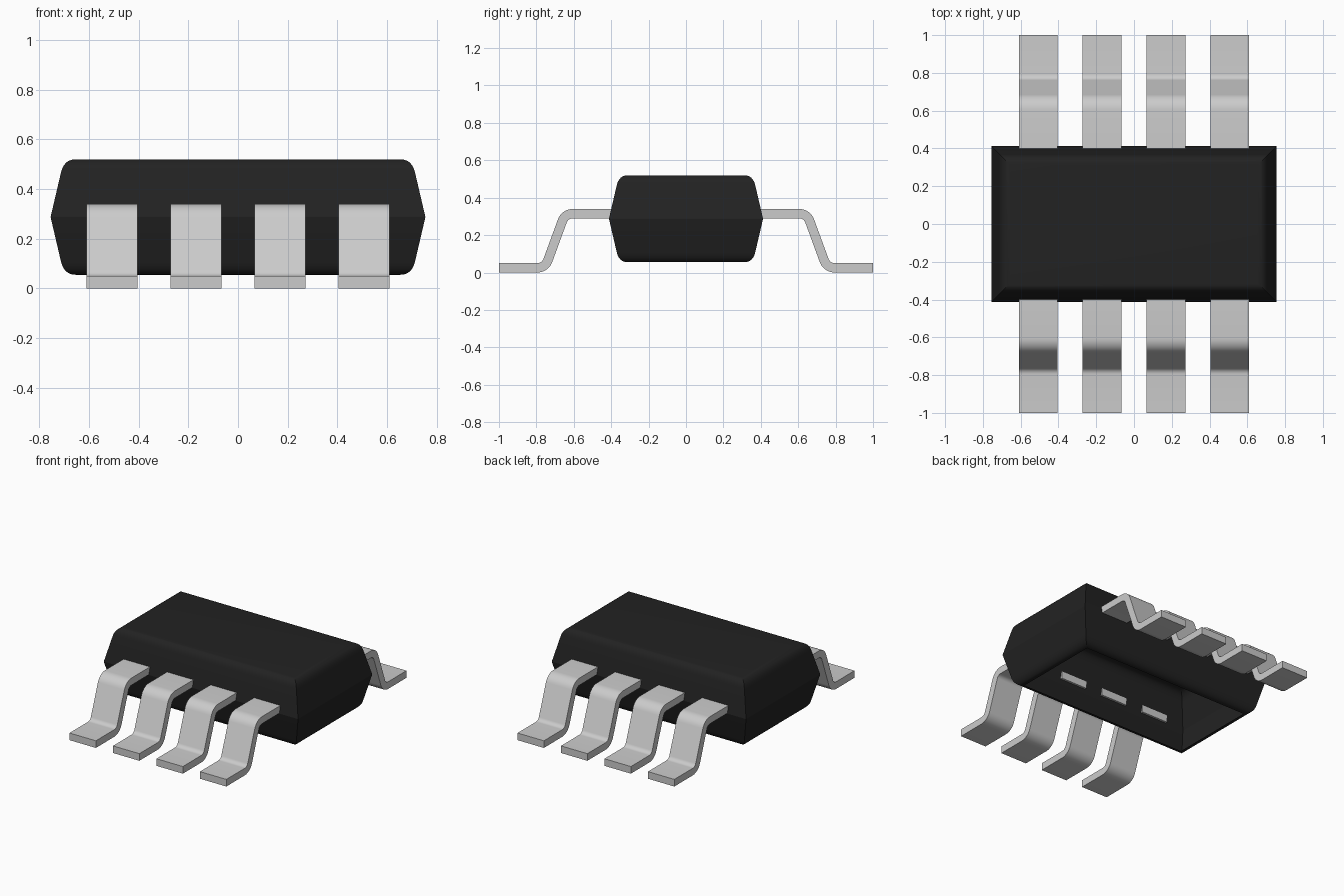
import bpy, bmesh, math
from mathutils import Vector

if "Cube" in bpy.data.objects:
    bpy.data.objects.remove(bpy.data.objects["Cube"], do_unlink=True)


def material(name, colour):
    m = bpy.data.materials.new(name)
    m.use_nodes = True
    m.diffuse_color = (*colour, 1)
    m.node_tree.nodes["Principled BSDF"].inputs["Base Color"].default_value = (*colour, 1)
    return m


def finish(bm, name, mat, sharp_degrees):
    """Turn a bmesh into a smooth-shaded object that keeps its hard edges."""
    bm.normal_update()
    for f in bm.faces:
        f.smooth = True
    for e in bm.edges:
        e.smooth = e.is_manifold and e.calc_face_angle() < math.radians(sharp_degrees)
    mesh = bpy.data.meshes.new(name)
    bm.to_mesh(mesh)
    bm.free()
    mesh.materials.append(mat)
    obj = bpy.data.objects.new(name, mesh)
    bpy.context.collection.objects.link(obj)
    return obj


black_plastic = material("black plastic", (0.016, 0.016, 0.016))
bare_metal = material("bare metal", (0.6, 0.6, 0.6))

# Package body: rectangular rings tapering from the waist, open underneath
HALF_X, HALF_Y, WAIST_Z, HALF_H = 0.755, 0.412, 0.2875, 0.2325


def rounded_shoulder(steps=6):
    """(inset, height above waist) along the bevel from taper to flat top."""
    a, b, c = Vector((0.042, 0.18)), Vector((0.055, HALF_H)), Vector((0.1, HALF_H))
    return [a * (1 - t) ** 2 + b * 2 * t * (1 - t) + c * t * t
            for t in (i / steps for i in range(steps + 1))]


def build_body():
    shoulder = [(p.x, p.y) for p in rounded_shoulder()]
    profile = [(i, -h) for i, h in reversed(shoulder)] + [(0, 0)] + shoulder
    bm = bmesh.new()
    rings = []
    for inset, h in profile:
        x, y = HALF_X - inset, HALF_Y - inset
        rings.append([bm.verts.new((sx * x, sy * y, WAIST_Z + h))
                      for sx, sy in ((-1, -1), (1, -1), (1, 1), (-1, 1))])
    for low, high in zip(rings, rings[1:]):
        for k in range(4):
            n = (k + 1) % 4
            bm.faces.new((low[k], low[n], high[n], high[k]))
    bm.faces.new(rings[-1])
    return finish(bm, "package_body", black_plastic, 25)


# Gull-wing leads: a bent strip swept across its width
THICK, WIDTH, BEND_R = 0.05, 0.205, 0.06
SLOPE = math.atan2(0.29, 0.11)


def lead_side(offset, steps=7):
    """One face of the strip in (y, z), offset from its centre line."""
    points = [Vector((0.397, 0.315 + offset))]
    angles = [math.pi / 2 - SLOPE * i / steps for i in range(steps + 1)]
    for a in angles:
        d = Vector((math.cos(a), math.sin(a)))
        points.append(Vector((0.605, 0.315 - BEND_R)) + d * (BEND_R + offset))
    for a in reversed(angles):
        d = Vector((math.cos(a), math.sin(a)))
        points.append(Vector((0.795, 0.025 + BEND_R)) - d * (BEND_R - offset))
    points.append(Vector((1.0, 0.025 + offset)))
    return points


def build_lead(name, x, side):
    top, bottom = lead_side(THICK / 2), lead_side(-THICK / 2)
    outline = top + bottom[::-1]
    bm = bmesh.new()
    left, right = ([bm.verts.new((x + s * WIDTH / 2, side * p.x, p.y)) for p in outline]
                   for s in (-1, 1))
    count = len(outline)
    for k in range(count):
        n = (k + 1) % count
        bm.faces.new((left[k], left[n], right[n], right[k]))
    # Side walls as quads between the two strip faces
    for row in (left, right):
        for k in range(len(top) - 1):
            bm.faces.new((row[k], row[k + 1], row[count - 2 - k], row[count - 1 - k]))
    bmesh.ops.recalc_face_normals(bm, faces=bm.faces)
    return finish(bm, name, bare_metal, 30)


build_body()
for row_name, side in (("front", -1), ("back", 1)):
    for i in range(4):
        build_lead(f"{row_name}_lead_{i + 1}", (i - 1.5) * 0.338, side)
